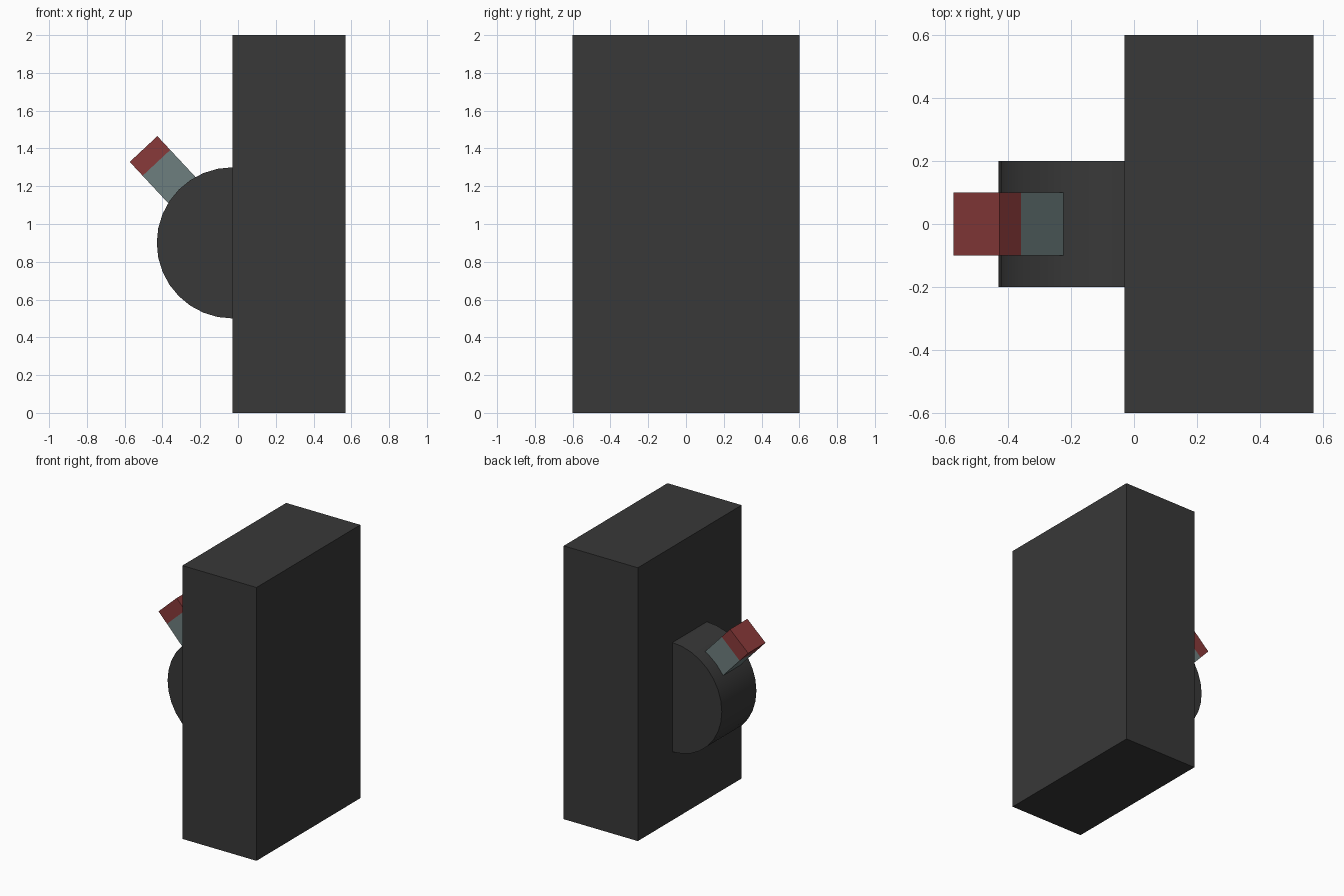
import bpy, math
from mathutils import Vector

if "Cube" in bpy.data.objects:
    bpy.data.objects.remove(bpy.data.objects["Cube"])


def material(name, rgb):
    m = bpy.data.materials.new(name)
    m.diffuse_color = (*rgb, 1)
    m.use_nodes = True
    m.node_tree.nodes["Principled BSDF"].inputs["Base Color"].default_value = m.diffuse_color
    return m


dark = material("charcoal", (0.04, 0.04, 0.04))
steel = material("blue grey", (0.155, 0.21, 0.21))
red = material("dull red", (0.25, 0.042, 0.042))


def box(name, centre, size, mat, tilt=0.0):
    bpy.ops.mesh.primitive_cube_add(size=1, location=centre, rotation=(0, tilt, 0))
    ob = bpy.context.object
    ob.name = name
    ob.scale = size
    bpy.ops.object.transform_apply(location=False, rotation=False, scale=True)
    ob.data.materials.append(mat)
    return ob


# Upright housing block
box("housing", (0.27, 0, 1), (0.6, 1.2, 2), dark)

# Round hub, half sunk in the housing
hub_centre = Vector((-0.03, 0, 0.9))
bpy.ops.mesh.primitive_cylinder_add(vertices=32, radius=0.4, depth=0.4,
                                    location=hub_centre, rotation=(math.pi / 2, 0, 0))
hub = bpy.context.object
hub.name = "hub"
hub.data.materials.append(dark)
bpy.ops.object.shade_smooth_by_angle(angle=math.radians(30))

# Tilted lever rising from the hub, with a red tip
tilt = math.radians(-43)
tip_end = Vector((-0.5, 0, 1.397))
axis = Vector((math.sin(tilt), 0, math.cos(tilt)))
tip_len, shaft_len = 0.1, 0.3
box("lever_tip", tip_end - axis * tip_len / 2, (0.2, 0.2, tip_len), red, tilt)
box("lever_shaft", tip_end - axis * (tip_len + shaft_len / 2),
    (0.2, 0.2, shaft_len), steel, tilt)
